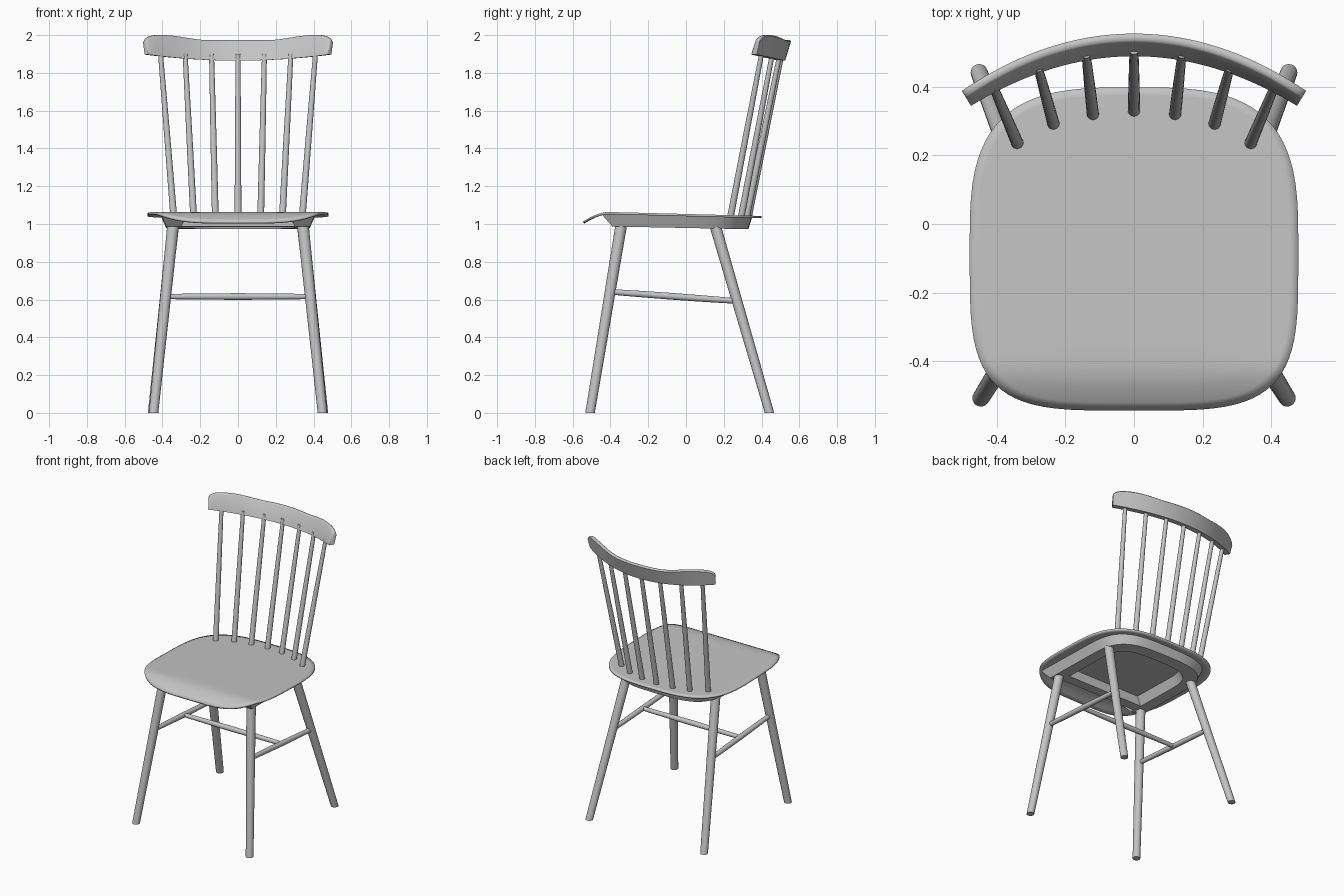
import bpy
import bmesh
from math import sin, cos, pi, copysign
from mathutils import Vector

cube = bpy.data.objects.get("Cube")
if cube:
    bpy.data.objects.remove(cube, do_unlink=True)

GREY = (0.55, 0.55, 0.55, 1)
grey = bpy.data.materials.new("plain grey")
grey.use_nodes = True
grey.diffuse_color = GREY
grey.node_tree.nodes["Principled BSDF"].inputs["Base Color"].default_value = GREY


def finish(name, bm, angle=0.6):
    bmesh.ops.recalc_face_normals(bm, faces=bm.faces)
    mesh = bpy.data.meshes.new(name)
    bm.to_mesh(mesh)
    bm.free()
    mesh.materials.append(grey)
    obj = bpy.data.objects.new(name, mesh)
    bpy.context.collection.objects.link(obj)
    bpy.ops.object.select_all(action='DESELECT')
    bpy.context.view_layer.objects.active = obj
    obj.select_set(True)
    bpy.ops.object.shade_smooth_by_angle(angle=angle)
    return obj


def loft(name, rings, angle=0.6):
    """Skin a row of closed rings and cap both ends."""
    bm = bmesh.new()
    rows = [[bm.verts.new(p) for p in ring] for ring in rings]
    n = len(rows[0])
    for a, b in zip(rows, rows[1:]):
        for i in range(n):
            j = (i + 1) % n
            bm.faces.new((a[i], a[j], b[j], b[i]))
    bm.faces.new(rows[0])
    bm.faces.new(rows[-1])
    return finish(name, bm, angle)


def rod(name, a, b, radii, level=False):
    """Round rod from a to b; level ends stay horizontal."""
    a, b = Vector(a), Vector(b)
    axis = (b - a).normalized()
    u, v = Vector((1, 0, 0)), Vector((0, 1, 0))
    if not level:
        u = axis.orthogonal().normalized()
        v = axis.cross(u)
    rings = []
    for k, r in enumerate(radii):
        c = a.lerp(b, k / (len(radii) - 1))
        rings.append([c + r * (u * cos(t) + v * sin(t))
                      for t in (2 * pi * i / 20 for i in range(20))])
    return loft(name, rings)


def superellipse(t, a, b, n):
    c, s = cos(t), sin(t)
    return (a * copysign(abs(c) ** (2 / n), c), b * copysign(abs(s) ** (2 / n), s))


def seat_z(y):
    lip = max(0, (-0.41 - y) / 0.135)
    return 1.053 - 0.026 * y - 0.055 * lip ** 1.7


# Seat: thin rounded shell with a front edge rolled down
bm = bmesh.new()
SEG = 80
rows = []
for f in (0.2, 0.4, 0.6, 0.72, 0.8, 0.85, 0.9, 0.95, 1):
    row = []
    for i in range(SEG):
        t = 2 * pi * i / SEG
        x, y = superellipse(t, 0.48, 0.472, 3.2 if sin(t) > 0 else 4)
        y = y * f - 0.073
        row.append(bm.verts.new((x * f, y, seat_z(y))))
    rows.append(row)
bm.faces.new(rows[0])
for a, b in zip(rows, rows[1:]):
    for i in range(SEG):
        j = (i + 1) % SEG
        bm.faces.new((a[i], b[i], b[j], a[j]))
seat = finish("seat", bm)
shell = seat.modifiers.new("thickness", 'SOLIDIFY')
shell.thickness = 0.012
shell.offset = -1

# Frame under the seat: horseshoe of tapered section, joined by a front rail
# Section corners: half width, back depth, front end, and whether on top
SECTION = ((0.41, 0.35, -0.45, True), (0.38, 0.33, -0.39, False),
           (0.30, 0.24, -0.39, False), (0.27, 0.22, -0.45, True))


def frame_point(x, y, top):
    return (x, y, seat_z(max(y, -0.42)) - 0.008 if top else 0.979 - 0.02 * y)


rings = [[frame_point(a, f, top) for a, b, f, top in SECTION]]
for i in range(33):
    rings.append([frame_point(*superellipse(pi * i / 32, a, b, 3.4), top)
                  for a, b, f, top in SECTION])
rings.append([frame_point(-a, f, top) for a, b, f, top in SECTION])
loft("seat_frame", rings, 0.5)
loft("front_rail", [[(x, y, z) for y, z in
                     ((-0.36, 0.986), (-0.29, 0.985), (-0.29, 1.05), (-0.36, 1.05))]
                    for x in (-0.31, 0.31)])

# Legs and side stretchers
for side, s in (("left", 1), ("right", -1)):
    rod(side + "_front_leg", (s * 0.447, -0.508, 0), (s * 0.343, -0.342, 1.0),
        (0.025, 0.028, 0.031), True)
    rod(side + "_back_leg", (s * 0.452, 0.442, 0), (s * 0.342, 0.152, 1.0),
        (0.025, 0.028, 0.031), True)
    rod(side + "_stretcher", (s * 0.381, -0.40, 0.641), (s * 0.387, 0.27, 0.592),
        (0.015, 0.017, 0.018, 0.017, 0.015))
rod("cross_stretcher", (-0.384, -0.06, 0.616), (0.384, -0.06, 0.616),
    (0.014, 0.016, 0.018, 0.016, 0.014))

# Back spindles
SPINDLES = ((0, 0, 0.33, 0.508), (0.12, 0.14, 0.32, 0.497),
            (0.235, 0.28, 0.292, 0.457), (0.34, 0.41, 0.235, 0.40))
for i, (x0, x1, y0, y1) in enumerate(SPINDLES):
    for s in ((1, -1) if i else (1,)):
        rod("back_spindle", (s * x0, y0, 1.035), (s * x1, y1, 1.9),
            (0.018, 0.016, 0.013), True)

# Crest rail: curved, leaning back, with raised rounded ends
END = 0.476
rings = []
for i in range(49):
    u = -cos(pi * i / 48)
    x = u * END
    y = 0.49 - 0.145 * u * u
    out = Vector((2 * 0.145 * u / END, 1, 0)).normalized()
    low = 1.865 + 0.032 * u * u
    rise = min(1, max(0, (abs(u) - 0.3) / 0.5))
    tip = max(0, (abs(u) - 0.86) / 0.14)
    high = 1.973 + 0.027 * rise * rise * (3 - 2 * rise) - 0.035 * (1 - (1 - tip ** 2) ** 0.5)
    lean = out * (0.04 - 0.015 * u * u)
    front = Vector((x, y, low))
    top = Vector((x, y, high)) + lean
    rim = Vector((0, 0, 0.006))
    rings.append([front, top - rim, top + out * 0.006, top + out * 0.02,
                  top + out * 0.026 - rim, front + out * 0.035])
loft("crest_rail", rings, 0.9)
